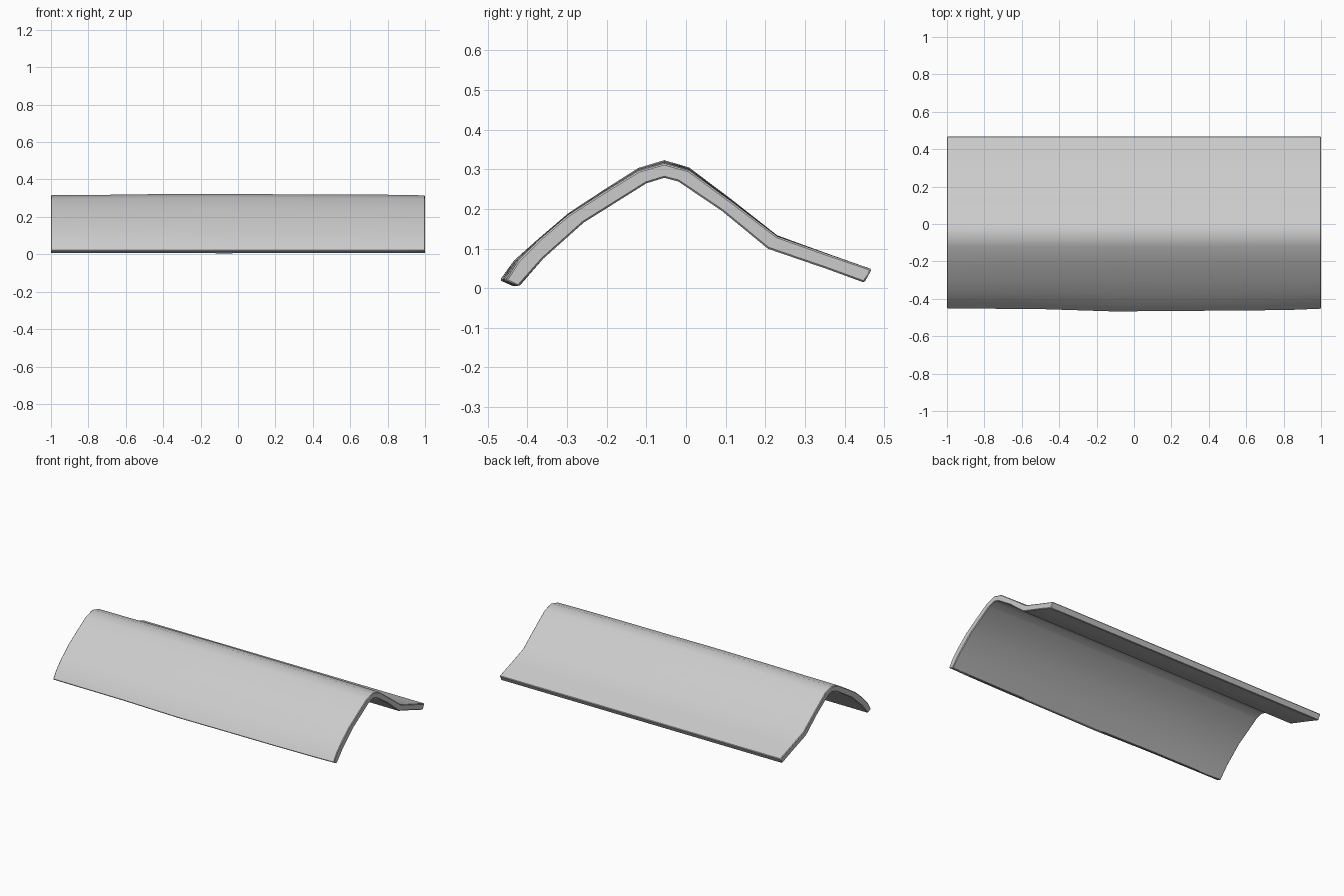
import bpy, bmesh, math

if "Cube" in bpy.data.objects:
    bpy.data.objects.remove(bpy.data.objects["Cube"])

# Cross-section (y, z): upper skin front to back, lower skin back to front
UPPER = [(-0.465, 0.02), (-0.43, 0.07), (-0.37, 0.125), (-0.298, 0.186),
         (-0.21, 0.243), (-0.12, 0.299), (-0.055, 0.318), (0.008, 0.300),
         (0.12, 0.217), (0.23, 0.132), (0.35, 0.089), (0.469, 0.048)]
LOWER = [(0.45, 0.014), (0.36, 0.047), (0.207, 0.100), (0.09, 0.197),
         (-0.02, 0.272), (-0.055, 0.281), (-0.10, 0.267), (-0.258, 0.167),
         (-0.36, 0.075), (-0.43, 0.004)]

# Stations along the length: x, crown lift, front lip shift in y
STATIONS = [(-1, -0.002, 0.012), (-0.78, -0.001, 0.010), (-0.5, 0.003, 0.008),
            (-0.1, 0.005, -0.005), (0.2, 0.003, -0.002), (0.6, 0.002, 0.0),
            (0.85, 0.0, 0.004), (1, -0.003, 0.010)]


def section(bm, x, lift, lip):
    ring = []
    for y, z in UPPER + LOWER:
        crown = max(0, z - 0.05) / 0.27
        front = max(0, min(1, (-y - 0.36) / 0.1))
        ring.append(bm.verts.new((x, y + lip * front, z + lift * crown)))
    return ring


# Bent panel lofted along x with closed ends
bm = bmesh.new()
rings = [section(bm, *s) for s in STATIONS]
n = len(rings[0])
for a, b in zip(rings, rings[1:]):
    for i in range(n):
        j = (i + 1) % n
        bm.faces.new((a[i], a[j], b[j], b[i]))
bm.faces.new(rings[0])
bm.faces.new(rings[-1])
bmesh.ops.recalc_face_normals(bm, faces=bm.faces)

mesh = bpy.data.meshes.new("bent_panel")
bm.to_mesh(mesh)
bm.free()
panel = bpy.data.objects.new("bent_panel", mesh)
bpy.context.collection.objects.link(panel)

# Slightly eased rims
bevel = panel.modifiers.new("rim", 'BEVEL')
bevel.width = 0.004
bevel.segments = 1
bevel.limit_method = 'ANGLE'
bevel.angle_limit = math.radians(50)

bpy.context.view_layer.objects.active = panel
panel.select_set(True)
bpy.ops.object.shade_smooth_by_angle(angle=math.radians(40))
